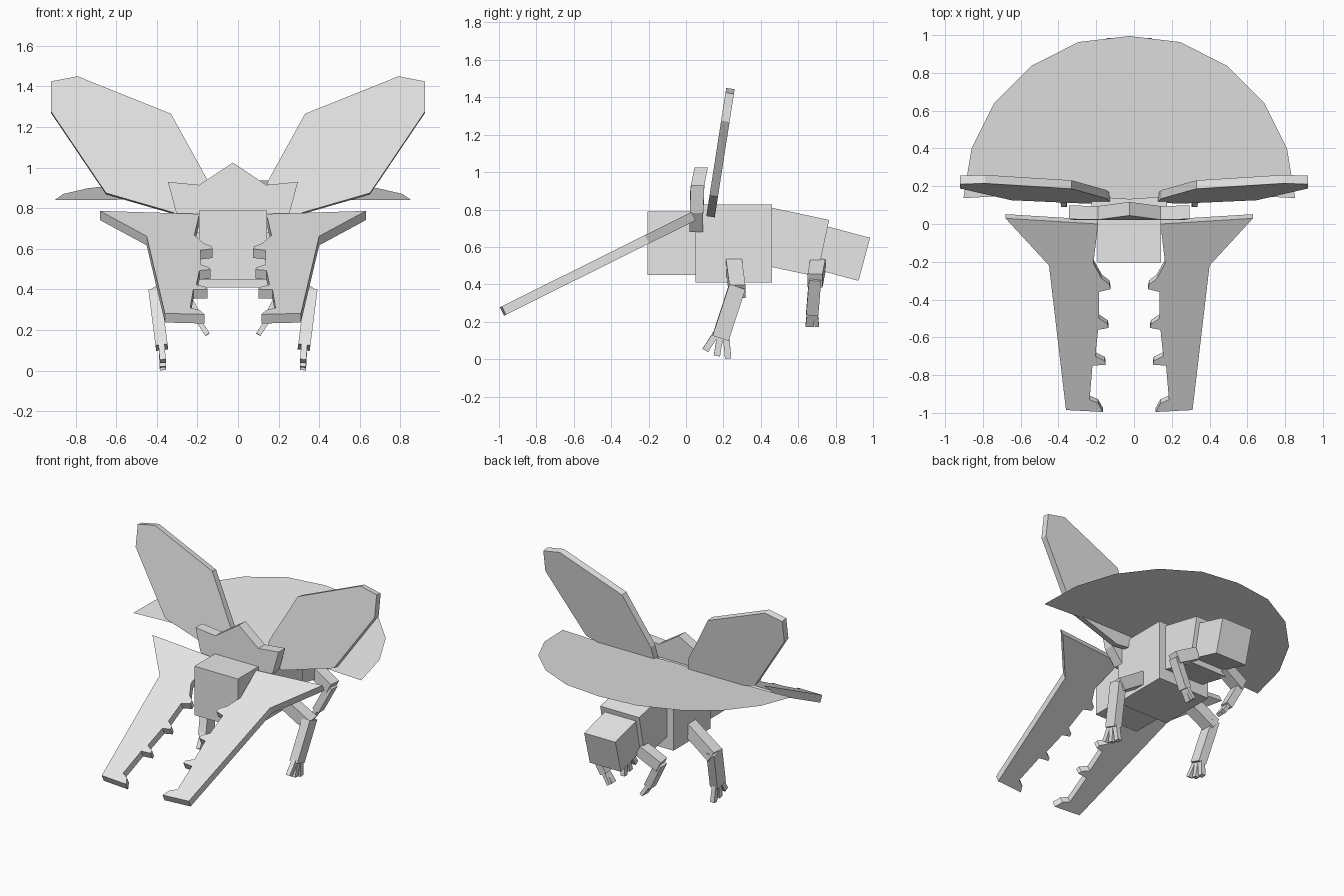
import bpy, bmesh, math
from mathutils import Vector, Matrix

if "Cube" in bpy.data.objects:
    bpy.data.objects.remove(bpy.data.objects["Cube"])

CX = -0.025  # body axis

grey = bpy.data.materials.new("plain grey")
grey.diffuse_color = (0.8, 0.8, 0.8, 1)
grey.use_nodes = True
grey.node_tree.nodes["Principled BSDF"].inputs["Base Color"].default_value = grey.diffuse_color


def finish(name, bm):
    mesh = bpy.data.meshes.new(name)
    bmesh.ops.recalc_face_normals(bm, faces=bm.faces)
    bm.to_mesh(mesh)
    bm.free()
    mesh.materials.append(grey)
    ob = bpy.data.objects.new(name, mesh)
    bpy.context.collection.objects.link(ob)
    return ob


def box(name, center, size, tilt=0):
    bm = bmesh.new()
    m = (Matrix.Translation(center) @ Matrix.Rotation(math.radians(tilt), 4, 'X')
         @ Matrix.Diagonal((*size, 1)))
    bmesh.ops.create_cube(bm, size=1, matrix=m)
    return finish(name, bm)


def plate(name, points, thickness):
    """Flat outline in 3D, extruded by a vector."""
    bm = bmesh.new()
    face = bm.faces.new([bm.verts.new(p) for p in points])
    if thickness:
        r = bmesh.ops.extrude_face_region(bm, geom=[face], use_keep_orig=True)
        bmesh.ops.translate(bm, vec=thickness,
                            verts=[v for v in r['geom'] if isinstance(v, bmesh.types.BMVert)])
    return finish(name, bm)


def beam(name, a, b, wide, deep):
    """Box running from a to b; wide across x, deep along y."""
    a, b = Vector(a), Vector(b)
    z = (b - a).normalized()
    y = (Vector((0, 1, 0)) - z * z.y).normalized()
    x = y.cross(z)
    m = Matrix((x, y, z)).transposed().to_4x4()
    m.translation = (a + b) / 2
    bm = bmesh.new()
    bmesh.ops.create_cube(bm, size=1, matrix=m @ Matrix.Diagonal((wide, deep, (b - a).length, 1)))
    return finish(name, bm)


# body segments
box("head", (CX, -0.07, 0.62), (0.335, 0.27, 0.34))
box("thorax", (CX, 0.255, 0.618), (0.40, 0.41, 0.415))
box("abdomen", (CX, 0.557, 0.63), (0.30, 0.36, 0.31), -12)
box("tail", (CX, 0.84, 0.564), (0.24, 0.235, 0.238), -15)

# star-shaped crest behind the head
half = [(0.165, 0.915), (0.32, 0.93), (0.28, 0.78), (0.2, 0.68)]
star = [(0, 1.025)] + half + [(-u, z) for u, z in reversed(half)]
plate("crest", [(CX + u, 0.02 + max(0, z - 0.9) * 0.2, z) for u, z in star], (0, 0.072, 0))

# thin tilted half-disc shell over the back
arc = [(0.878, 0.137), (0.835, 0.40), (0.715, 0.64), (0.52, 0.836), (0.27, 0.963)]
rim = arc + [(0, 0.995)] + [(-u, y) for u, y in reversed(arc)]
rim += [(-0.45, 0.16), (0, 0.13), (0.45, 0.16)]
plate("back_shell", [(CX + u, y, 0.84 + (y - 0.137) * 0.116) for u, y in rim], None)

# outlines of jaw (plan) and wing (front)
jaw = [(0.655, 0.03), (0.425, -0.22), (0.335, -0.985), (0.14, -0.995), (0.165, -0.95),
       (0.21, -0.93), (0.195, -0.75), (0.125, -0.745), (0.13, -0.725), (0.18, -0.70),
       (0.165, -0.56), (0.11, -0.55), (0.115, -0.53), (0.16, -0.50), (0.16, -0.36),
       (0.10, -0.345), (0.105, -0.32), (0.145, -0.29), (0.19, -0.21), (0.165, 0.0)]
wing = [(0.92, 1.425), (0.79, 1.45), (0.33, 1.265), (0.145, 0.93), (0.12, 0.78),
        (0.27, 0.765), (0.65, 0.875), (0.92, 1.275)]

for s, side in ((1, "right"), (-1, "left")):
    def P(u, y, z):
        return (CX + s * u, y, z)

    # toothed jaws sloping down to the front
    plate("jaw_" + side, [P(u, y, 0.772 + 0.497 * y) for u, y in jaw], (0, 0.022, -0.045))
    # raised wings
    plate("wing_" + side, [(s * x, 0.108 + (z - 0.76) * 0.155, z) for x, z in wing],
          (0, 0.045, -0.007))

    # front legs
    beam("front_upper_leg_" + side, P(0.16, 0.255, 0.51), P(0.39, 0.275, 0.36), 0.085, 0.085)
    beam("front_lower_leg_" + side, P(0.385, 0.275, 0.39), P(0.35, 0.185, 0.115), 0.06, 0.09)
    for i, (y0, y1, z1) in enumerate([(0.16, 0.103, 0.047), (0.185, 0.165, 0.018),
                                      (0.213, 0.225, 0.004)]):
        beam(f"front_toe_{side}_{i}", P(0.352, y0, 0.135), P(0.345, y1, z1), 0.03, 0.034)

    # rear legs
    beam("rear_upper_leg_" + side, P(0.12, 0.705, 0.50), P(0.27, 0.69, 0.42), 0.08, 0.08)
    beam("rear_lower_leg_" + side, P(0.265, 0.69, 0.43), P(0.17, 0.675, 0.245), 0.05, 0.065)
    for i, (y0, y1) in enumerate([(0.658, 0.65), (0.675, 0.672), (0.692, 0.70)]):
        beam(f"rear_toe_{side}_{i}", P(0.178, y0, 0.26), P(0.125, y1, 0.178), 0.025, 0.022)
